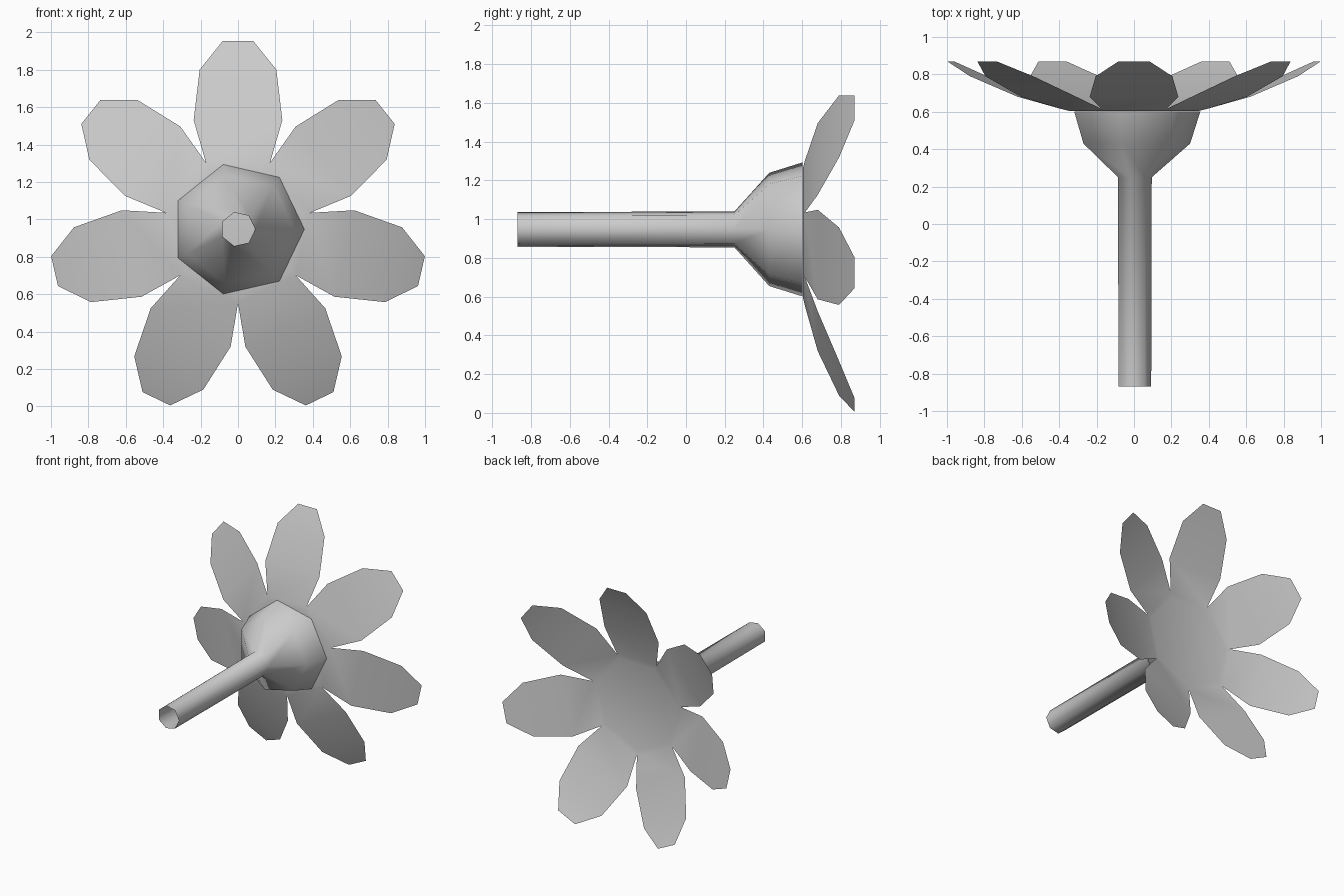
import bpy, bmesh
from math import sin, cos, pi
from mathutils import Vector

if "Cube" in bpy.data.objects:
    bpy.data.objects.remove(bpy.data.objects["Cube"])

N = 7
CZ = 0.947          # height of the flower axis, which runs along y
STEP = 2 * pi / N


def finish(bm, name):
    me = bpy.data.meshes.new(name)
    bm.to_mesh(me)
    bm.free()
    for p in me.polygons:
        p.use_smooth = True
    ob = bpy.data.objects.new(name, me)
    bpy.context.collection.objects.link(ob)
    return ob


def tube(name, profile):
    """Seven-sided open surface of revolution along y; profile = (y, radius)."""
    bm = bmesh.new()
    rings = [[bm.verts.new((r * cos(i * STEP), y, CZ + r * sin(i * STEP)))
              for i in range(N)] for y, r in profile]
    for a, b in zip(rings, rings[1:]):
        for i in range(N):
            j = (i + 1) % N
            bm.faces.new((a[i], b[i], b[j], a[j]))
    bmesh.ops.recalc_face_normals(bm, faces=bm.faces)
    return finish(bm, name)


# Stem flaring into the cup behind the petals
tube("stem_and_cup", [(-0.87, 0.092), (0.25, 0.095), (0.43, 0.30), (0.602, 0.355)])

# Flat flower centre with seven petals; rows = (radial distance, half width, y)
R0, R1 = 0.358, 0.395
rows = [(R0 * cos(STEP / 2), R0 * sin(STEP / 2), 0.605),
        (R1 * cos(STEP / 2), R1 * sin(STEP / 2), 0.614),
        (0.583, 0.237, 0.68),
        (0.853, 0.205, 0.79),
        (1.006, 0.082, 0.87)]
bm = bmesh.new()
for k in range(N):
    a = pi / 2 + k * STEP
    out = Vector((cos(a), 0, sin(a)))
    side = Vector((sin(a), 0, -cos(a)))
    pairs = [[bm.verts.new(out * r + side * (w * s) + Vector((0, y, CZ)))
              for s in (-1, 1)] for r, w, y in rows]
    for (l0, r0), (l1, r1) in zip(pairs, pairs[1:]):
        bm.faces.new((l0, l1, r1, r0))
bmesh.ops.remove_doubles(bm, verts=bm.verts, dist=0.001)

# Close the centre with the heptagon of petal bases
base = [e for e in bm.edges if all(abs(v.co.y - 0.605) < 0.001 for v in e.verts)]
bmesh.ops.contextual_create(bm, geom=base)
bmesh.ops.recalc_face_normals(bm, faces=bm.faces)
if sum(f.normal.y for f in bm.faces) < 0:
    bmesh.ops.reverse_faces(bm, faces=bm.faces)
finish(bm, "petals")
